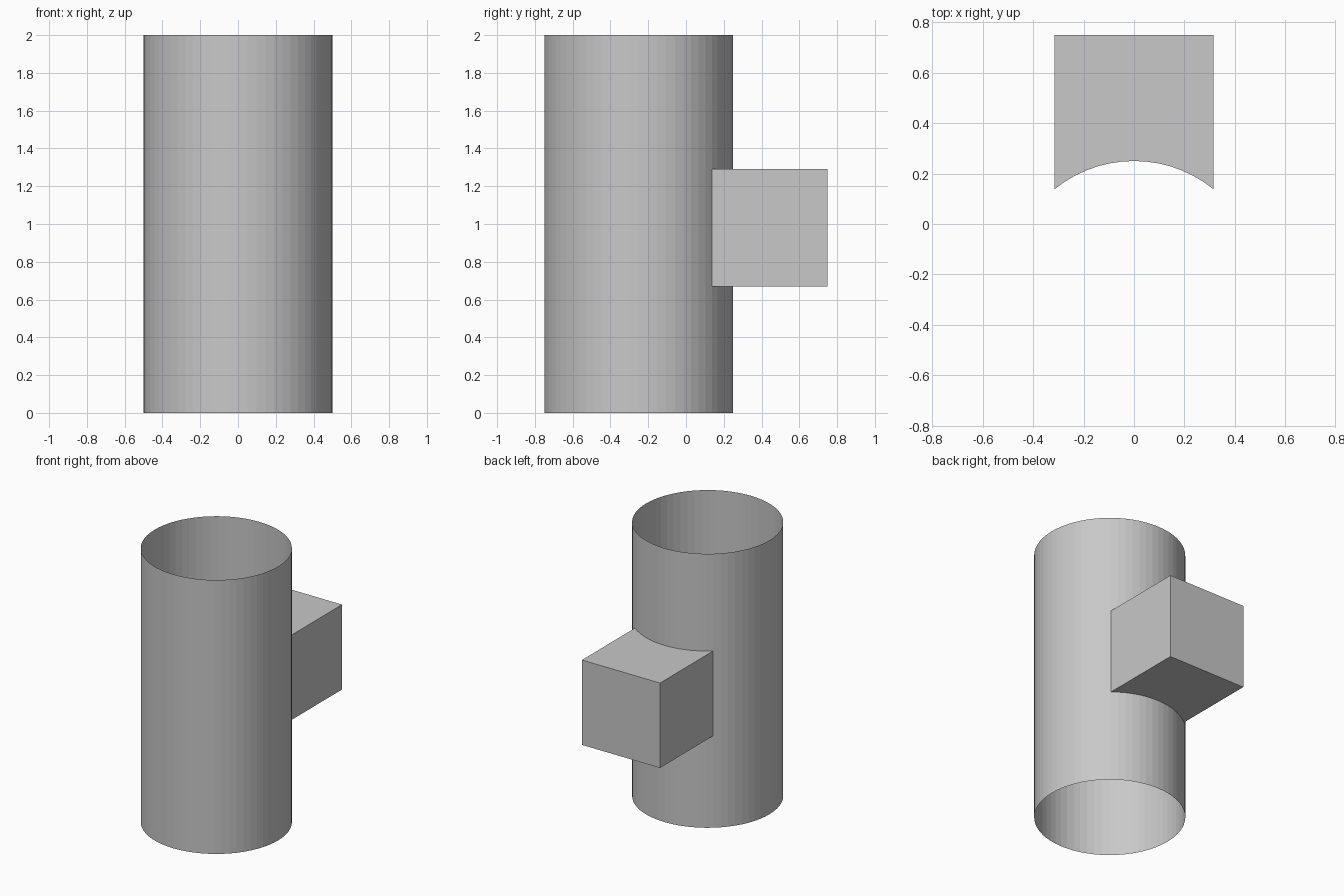
import bpy, bmesh, math

if "Cube" in bpy.data.objects:
    bpy.data.objects.remove(bpy.data.objects["Cube"])

SEGMENTS = 64
RADIUS = 0.5
CENTRE_Y = -0.25
HEIGHT = 2.0
HALF_WIDTH = 0.315
BACK_Y = 0.75
BOX_BOTTOM, BOX_TOP = 0.67, 1.29

grey = bpy.data.materials.new("plain_grey")
grey.diffuse_color = (0.58, 0.58, 0.58, 1)
grey.use_nodes = True
grey.node_tree.nodes["Principled BSDF"].inputs["Base Color"].default_value = grey.diffuse_color


def extruded_walls(bm, outline, z0, z1, closed):
    """Raise vertical walls along an outline; return both rims."""
    low = [bm.verts.new((x, y, z0)) for x, y in outline]
    high = [bm.verts.new((x, y, z1)) for x, y in outline]
    n = len(outline)
    for i in range(n if closed else n - 1):
        j = (i + 1) % n
        bm.faces.new((low[i], low[j], high[j], high[i]))
    return low, high


def finish(bm, name):
    mesh = bpy.data.meshes.new(name)
    bm.to_mesh(mesh)
    bm.free()
    mesh.materials.append(grey)
    obj = bpy.data.objects.new(name, mesh)
    bpy.context.collection.objects.link(obj)
    return obj


# Open thin-walled tube
circle = [(RADIUS * math.cos(2 * math.pi * i / SEGMENTS),
           CENTRE_Y + RADIUS * math.sin(2 * math.pi * i / SEGMENTS))
          for i in range(SEGMENTS)]
bm = bmesh.new()
extruded_walls(bm, circle, 0, HEIGHT, True)
finish(bm, "tube")

# Side box, its top and bottom scooped to sit against the tube wall
contact_y = CENTRE_Y + math.sqrt(RADIUS ** 2 - HALF_WIDTH ** 2)
arc = sorted((p for p in circle if abs(p[0]) < HALF_WIDTH - 0.001 and p[1] > CENTRE_Y))
outline = [(HALF_WIDTH, contact_y), (HALF_WIDTH, BACK_Y),
           (-HALF_WIDTH, BACK_Y), (-HALF_WIDTH, contact_y)]
bm = bmesh.new()
low, high = extruded_walls(bm, outline, BOX_BOTTOM, BOX_TOP, False)
for rim, z, is_top in ((low, BOX_BOTTOM, False), (high, BOX_TOP, True)):
    loop = rim + [bm.verts.new((x, y, z)) for x, y in arc]
    face = bm.faces.new(loop if is_top else loop[::-1])
    bmesh.ops.triangulate(bm, faces=[face])
finish(bm, "side_box")
